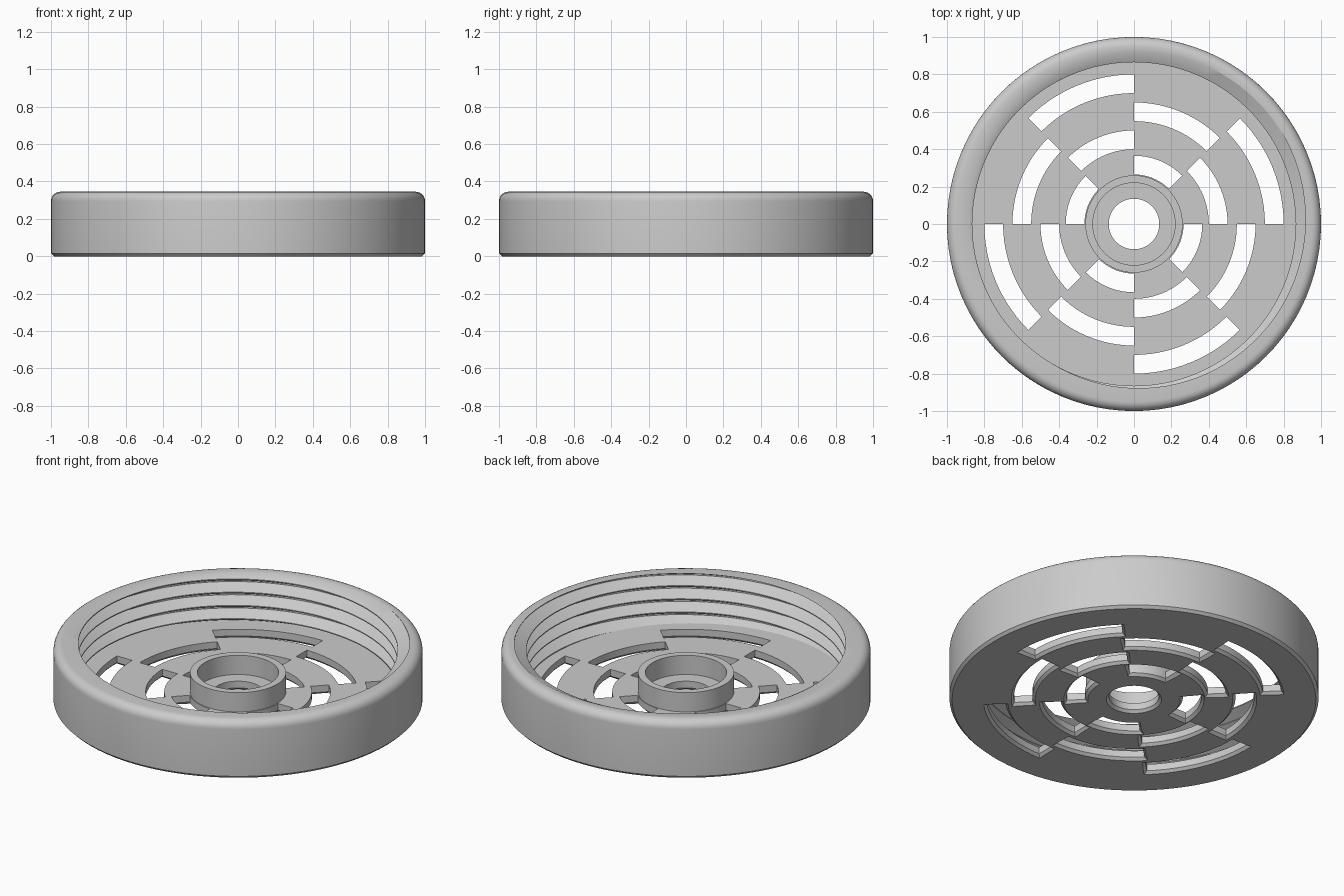
import bpy, bmesh
from math import cos, sin, pi, radians

cube = bpy.data.objects.get("Cube")
if cube:
    bpy.data.objects.remove(cube, do_unlink=True)

SEGMENTS = 96
TOP = 0.345
FLOOR = 0.055
CHAMFER = 0.015
PITCH, CREST, ROOT = 0.079, 0.865, 0.93
CREST_HALF, ROOT_START = 0.003, 0.036

grey = bpy.data.materials.new("plain_grey")
grey.use_nodes = True
grey.diffuse_color = (0.6, 0.6, 0.6, 1)
grey.node_tree.nodes["Principled BSDF"].inputs["Base Color"].default_value = grey.diffuse_color


def finish(bm, name):
    bmesh.ops.remove_doubles(bm, verts=bm.verts, dist=1e-5)
    bmesh.ops.dissolve_degenerate(bm, edges=bm.edges, dist=1e-6)
    bmesh.ops.recalc_face_normals(bm, faces=bm.faces)
    mesh = bpy.data.meshes.new(name)
    bm.to_mesh(mesh)
    bm.free()
    mesh.materials.append(grey)
    obj = bpy.data.objects.new(name, mesh)
    bpy.context.collection.objects.link(obj)
    return obj


def sweep(bm, section, start, end, steps, flat_ends=False):
    """Sweep a closed (radius, z) section about z; section(angle) gives its points."""
    columns = []
    for i in range(steps + 1):
        a = start + (end - start) * i / steps
        columns.append([bm.verts.new((r * cos(a), r * sin(a), z)) for r, z in section(a)])
    for c, d in zip(columns, columns[1:]):
        for j in range(len(c)):
            k = (j + 1) % len(c)
            bm.faces.new((c[j], d[j], d[k], c[k]))
    if flat_ends:
        bm.faces.new(columns[0])
        bm.faces.new(columns[-1])


def lathe(name, section):
    bm = bmesh.new()
    sweep(bm, section, 0, 2 * pi, SEGMENTS)
    return finish(bm, name)


def crest_height(a):
    return 0.305 + PITCH * (a / (2 * pi) - 0.125)


def thread_radius(z, a):
    d = abs((z - crest_height(a) + PITCH / 2) % PITCH - PITCH / 2)
    t = min(1, max(0, (d - CREST_HALF) / (ROOT_START - CREST_HALF)))
    return CREST + (ROOT - CREST) * t


def wall_section(a):
    # chamfered foot, rounded outer lip, then the screw thread down the inside
    pts = [(0.94, 0), (1 - CHAMFER, 0), (1, CHAMFER)]
    for i in range(7):
        q = i / 6 * pi / 2
        pts.append((0.95 + 0.05 * cos(q), TOP - 0.05 + 0.05 * sin(q)))
    low = FLOOR - 0.01
    levels = [TOP, low]
    for k in range(-6, 4):
        for off in (-ROOT_START, -CREST_HALF, CREST_HALF, ROOT_START):
            z = crest_height(a) + k * PITCH + off
            levels.append(min(TOP, max(low, z)))
    return pts + [(thread_radius(z, a), z) for z in sorted(levels, reverse=True)]


# Threaded outer wall
wall = lathe("threaded_wall", wall_section)

# Floor plate with chamfered centre hole
floor = lathe("floor_plate", lambda a: [
    (0.135, FLOOR), (0.94, FLOOR), (0.94, 0), (0.135 + CHAMFER, 0), (0.135, CHAMFER)])

# Staggered drain slots, flared on the underside
bm = bmesh.new()
for sector in range(8):
    begin = sector * pi / 4
    inner_radii = (0.7, 0.4) if sector % 2 == 0 else (0.55, 0.265)
    for r0 in inner_radii:
        r1 = r0 + 0.1
        for grow, levels in ((0, (CHAMFER, 0.1)), (CHAMFER, None)):
            if levels:
                continue
        rows = []
        for z, grow in ((0.1, 0), (CHAMFER, 0), (-CHAMFER, 2 * CHAMFER)):
            da = grow / (r0 + 0.05)
            row = []
            for r, sign in ((r0 - grow, 1), (r1 + grow, -1)):
                arc = [begin - da + (pi / 4 + 2 * da) * i / 12 for i in range(13)]
                row += [bm.verts.new((r * cos(a), r * sin(a), z)) for a in arc[::sign]]
            rows.append(row)
        for lower, upper in zip(rows, rows[1:]):
            for j in range(len(lower)):
                k = (j + 1) % len(lower)
                bm.faces.new((lower[j], lower[k], upper[k], upper[j]))
        for row in (rows[0], rows[-1]):
            for j in range(12):
                bm.faces.new((row[j], row[j + 1], row[24 - j], row[25 - j]))
cutter = finish(bm, "slot_cutter")
cutter.hide_render = True

cut = floor.modifiers.new("slots", "BOOLEAN")
cut.operation = "DIFFERENCE"
cut.solver = "EXACT"
cut.use_self = True
cut.object = cutter
bpy.ops.object.select_all(action="DESELECT")
bpy.context.view_layer.objects.active = floor
floor.select_set(True)
bpy.ops.object.modifier_apply(modifier=cut.name)
bpy.data.objects.remove(cutter, do_unlink=True)

# Raised centre collar
collar = lathe("centre_collar", lambda a: [
    (0.22, FLOOR - 0.01), (0.26, FLOOR - 0.01), (0.26, 0.17), (0.22, 0.17)])

# Smooth curved surfaces, crisp edges
for obj in (wall, floor, collar):
    bpy.ops.object.select_all(action="DESELECT")
    obj.select_set(True)
    bpy.context.view_layer.objects.active = obj
    bpy.ops.object.shade_smooth_by_angle(angle=radians(30))
